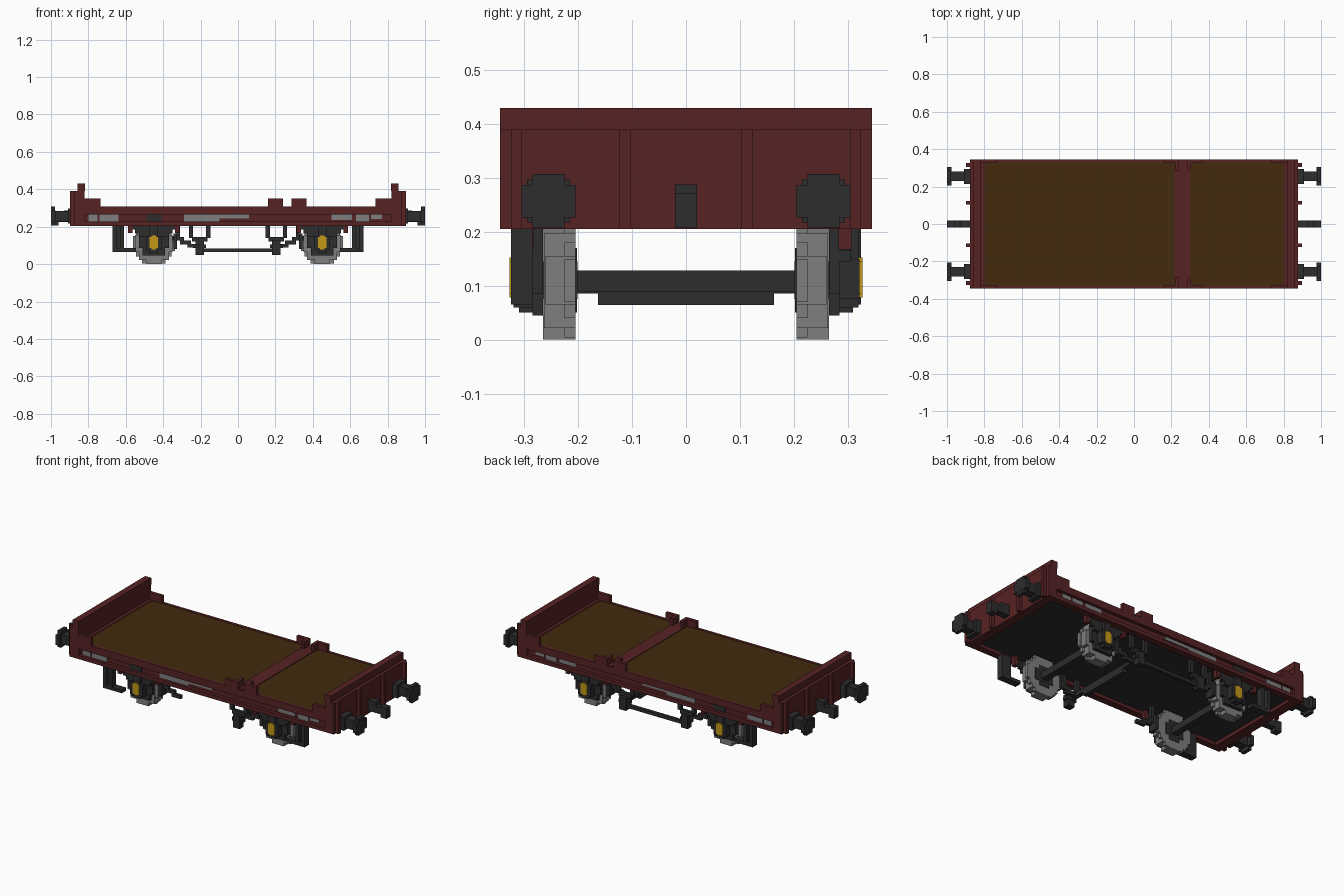
import bpy, bmesh

cube = bpy.data.objects.get("Cube")
if cube:
    bpy.data.objects.remove(cube)


def material(name, rgb):
    m = bpy.data.materials.new(name)
    m.use_nodes = True
    m.diffuse_color = (*rgb, 1)
    bsdf = m.node_tree.nodes["Principled BSDF"]
    bsdf.inputs["Base Color"].default_value = (*rgb, 1)
    bsdf.inputs["Roughness"].default_value = 0.9
    return m


RED = material("oxide red", (0.092, 0.016, 0.017))
BROWN = material("plank brown", (0.056, 0.023, 0.004))
DARK = material("iron black", (0.026, 0.026, 0.026))
GREY = material("steel grey", (0.21, 0.21, 0.21))
YELLOW = material("axle box yellow", (0.55, 0.32, 0.008))


def part(name, mat, boxes, at=(0, 0, 0), sx=1, sy=1):
    """One object from boxes (x0, x1, y0, y1, z0, z1), optionally mirrored and moved."""
    bm = bmesh.new()
    for x0, x1, y0, y1, z0, z1 in boxes:
        verts = bmesh.ops.create_cube(bm, size=1)["verts"]
        for v in verts:
            v.co.x = at[0] + sx * (x0 if v.co.x < 0 else x1)
            v.co.y = at[1] + sy * (y0 if v.co.y < 0 else y1)
            v.co.z = at[2] + (z0 if v.co.z < 0 else z1)
    bmesh.ops.recalc_face_normals(bm, faces=bm.faces)
    me = bpy.data.meshes.new(name)
    bm.to_mesh(me)
    bm.free()
    me.materials.append(mat)
    ob = bpy.data.objects.new(name, me)
    bpy.context.collection.objects.link(ob)
    return ob


def label(sx, sy):
    return ("left" if sx > 0 else "right") + ("_back" if sy > 0 else "_front")


# Deck, cross strip and underfloor
part("deck", BROWN, [(-0.80, 0.80, -0.328, 0.328, 0.265, 0.305)])
part("cross_strip", RED, [(0.22, 0.30, -0.335, 0.335, 0.30, 0.309)])
part("underfloor", DARK, [(-0.82, 0.82, -0.305, 0.305, 0.225, 0.265)])

for sy in (-1, 1):
    side = "back" if sy > 0 else "front"
    # Channel shaped side beam
    part("side_beam_" + side, RED, [
        (-0.82, 0.82, 0.328, 0.345, 0.265, 0.307),
        (-0.82, 0.82, 0.305, 0.325, 0.205, 0.265),
        (-0.86, 0.86, 0.305, 0.345, 0.205, 0.228)], sy=sy)
    # Plain panels on the beam web
    part("side_panels_" + side, GREY, [
        (x0, x1, 0.324, 0.329, z0, 0.264) for x0, x1, z0 in (
            (-0.80, -0.75, 0.228), (-0.74, -0.64, 0.228), (-0.29, -0.10, 0.228),
            (-0.10, 0.06, 0.245), (0.50, 0.61, 0.235), (0.63, 0.70, 0.228),
            (0.71, 0.77, 0.24))], sy=sy)
    part("dark_panel_" + side, DARK, [(-0.49, -0.41, 0.324, 0.329, 0.228, 0.264)], sy=sy)
    # Upright brackets beside the cross strip
    part("side_brackets_" + side, RED, [
        (0.16, 0.24, 0.325, 0.345, 0.30, 0.35), (0.22, 0.24, 0.285, 0.345, 0.30, 0.35),
        (0.285, 0.365, 0.325, 0.345, 0.30, 0.35), (0.285, 0.305, 0.285, 0.345, 0.30, 0.35)], sy=sy)

for sx in (-1, 1):
    end = "left" if sx > 0 else "right"
    # End wall with ribs and a top rail
    part("end_wall_" + end, RED, [
        (0.82, 0.877, -0.345, 0.345, 0.205, 0.39),
        (0.818, 0.858, -0.345, 0.345, 0.39, 0.43),
        (0.80, 0.82, -0.33, 0.33, 0.265, 0.309)], sx=sx)
    part("end_ribs_" + end, RED, [
        (0.87, 0.897, y - 0.01, y + 0.01, 0.205, 0.39)
        for y in (-0.315, -0.113, 0.113, 0.315)], sx=sx)
    part("coupling_" + end, DARK, [
        (0.87, 0.93, -0.02, 0.02, 0.225, 0.288),
        (0.92, 0.98, -0.02, 0.02, 0.225, 0.262),
        (0.96, 1.0, -0.02, 0.02, 0.207, 0.272)], sx=sx)
    # Axle
    part("axle_" + end, DARK, [(0.43, 0.47, -0.27, 0.27, 0.088, 0.128)], sx=sx)

    for sy in (-1, 1):
        tag = label(sx, sy)
        part("corner_bracket_" + tag, RED, [
            (0.735, 0.83, 0.325, 0.345, 0.30, 0.35)], sx=sx, sy=sy)
        # Buffer with stepped round head
        part("buffer_" + tag, DARK, [
            (0.87, 0.91, -0.04, 0.04, -0.04, 0.04),
            (0.90, 0.98, -0.025, 0.025, -0.028, 0.028),
            (0.977, 1.0, -0.05, 0.05, -0.03, 0.03),
            (0.978, 0.999, -0.03, 0.03, -0.05, 0.05)], (0, sy * 0.255, 0.257), sx, sy)
        # Stepped wheel, wider flange inside
        hub = (sx * 0.45, sy * 0.235, 0.11)
        part("wheel_" + tag, GREY, [
            (-0.04, 0.04, -0.03, 0.03, -0.11, 0.11),
            (-0.08, 0.08, -0.03, 0.028, -0.088, 0.088),
            (-0.10, 0.10, -0.03, 0.026, -0.045, 0.045),
            (-0.062, 0.062, -0.03, -0.01, -0.106, 0.11),
            (-0.095, 0.095, -0.03, -0.01, -0.07, 0.07),
            (-0.112, 0.112, -0.03, -0.01, -0.04, 0.04)], hub, 1, sy)
        part("wheel_centre_" + tag, DARK, [
            (-0.06, 0.06, -0.034, 0.034, -0.035, 0.035),
            (-0.035, 0.035, -0.033, 0.033, -0.06, 0.06)], hub, 1, sy)
        # Axle guard, leaf spring and axle box
        part("axle_guard_" + tag, DARK, [
            (-0.06, 0.06, 0.265, 0.285, 0.045, 0.225),
            (-0.08, 0.08, 0.265, 0.285, 0.085, 0.205),
            (-0.10, 0.10, 0.285, 0.305, 0.165, 0.188),
            (-0.08, 0.08, 0.285, 0.305, 0.145, 0.168),
            (-0.12, 0.12, 0.285, 0.305, 0.186, 0.205),
            (-0.042, 0.042, 0.28, 0.322, 0.075, 0.15),
            (-0.022, 0.022, 0.285, 0.32, 0.06, 0.205)], (sx * 0.45, 0, 0), 1, sy)
        part("axle_box_cover_" + tag, YELLOW, [
            (-0.022, 0.022, 0.32, 0.327, 0.085, 0.146),
            (-0.012, 0.012, 0.32, 0.327, 0.078, 0.152)], (sx * 0.45, 0, 0), 1, sy)
        part("spring_hangers_" + tag, RED, [
            (x - 0.012, x + 0.012, 0.283, 0.307, 0.167, 0.225)
            for x in (-0.125, 0.125)], (sx * 0.45, 0, 0), 1, sy)
        # Step irons
        if not (sx > 0 and sy > 0):
            part("step_" + tag, DARK, [
                (0.61, 0.63, 0.285, 0.325, 0.065, 0.205),
                (0.65, 0.67, 0.285, 0.325, 0.065, 0.205),
                (0.625, 0.655, 0.285, 0.305, 0.085, 0.205),
                (0.545, 0.67, 0.285, 0.325, 0.065, 0.085)], sx=sx, sy=sy)
        # Stepped brake arm reaching the wheel
        part("brake_arm_" + tag, DARK, [
            (0.21, 0.27, 0.225, 0.245, 0.088, 0.108),
            (0.25, 0.31, 0.225, 0.245, 0.106, 0.126),
            (0.29, 0.35, 0.225, 0.245, 0.125, 0.145),
            (0.325, 0.345, 0.205, 0.262, 0.08, 0.165),
            (0.31, 0.33, 0.225, 0.245, 0.14, 0.225)], sx=sx, sy=sy)

# Stepped V hangers
for sx, sy in ((1, 1), (1, -1), (-1, 1)):
    part("hanger_" + label(sx, sy), DARK, [
        (-0.058, -0.035, 0.27, 0.29, 0.14, 0.225),
        (0.035, 0.058, 0.27, 0.29, 0.14, 0.225),
        (-0.042, 0.042, 0.27, 0.29, 0.12, 0.145),
        (-0.022, 0.022, 0.27, 0.31, 0.05, 0.125),
        (-0.035, 0.035, 0.27, 0.30, 0.085, 0.105)], (sx * 0.205, 0, 0), 1, sy)

# Brake rod and cross shaft
part("brake_rod", DARK, [(-0.22, 0.22, 0.28, 0.30, 0.065, 0.084)])
part("cross_shaft", DARK, [
    (0.19, 0.215, -0.163, 0.163, 0.064, 0.088),
    (0.19, 0.215, -0.285, 0.285, 0.086, 0.108)])
